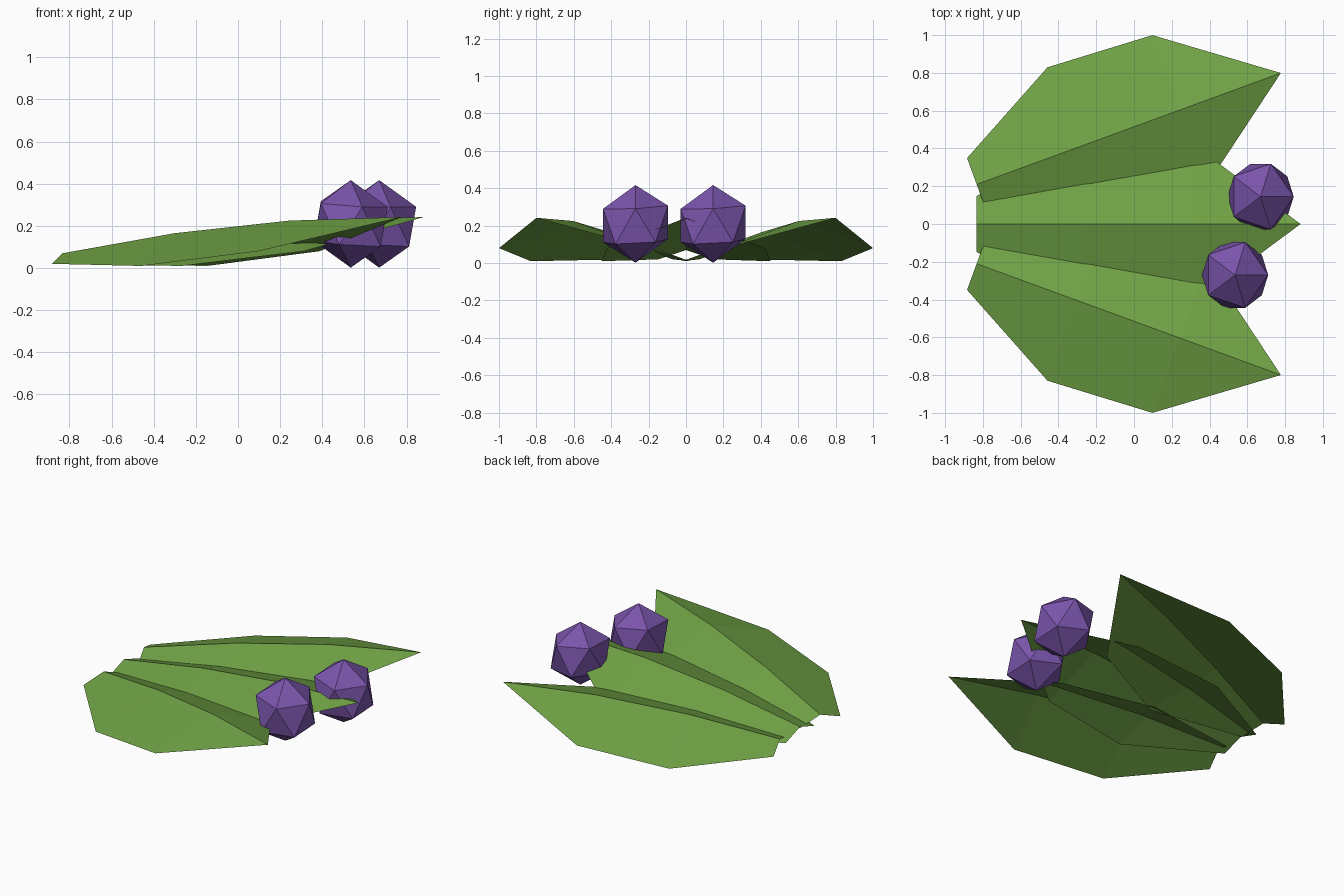
import bpy, bmesh, math
from mathutils import Matrix, Vector

if "Cube" in bpy.data.objects:
    bpy.data.objects.remove(bpy.data.objects["Cube"])


def material(name, rgb):
    m = bpy.data.materials.new(name)
    m.diffuse_color = (*rgb, 1)
    m.use_nodes = True
    m.node_tree.nodes["Principled BSDF"].inputs["Base Color"].default_value = m.diffuse_color
    return m


def add_object(name, bm, mat):
    mesh = bpy.data.meshes.new(name)
    bm.to_mesh(mesh)
    bm.free()
    mesh.materials.append(mat)
    obj = bpy.data.objects.new(name, mesh)
    bpy.context.collection.objects.link(obj)
    return obj


green = material("leaf_green", (0.16, 0.36, 0.06))
purple = material("berry_purple", (0.195, 0.09, 0.41))

# Leaf stations: distance from base, half width, midrib height, edge height
STATIONS = [(0, 0.148, 0.07, 0.02), (0.565, 0.453, 0.165, 0.01),
            (1.145, 0.422, 0.225, 0.08)]
TIP = (1.715, 0, 0.242)


def leaf(name, base_y, degrees):
    """Thin sheet folded down on both sides of its midrib."""
    bm = bmesh.new()
    rib = [bm.verts.new((u, 0, zr)) for u, w, zr, ze in STATIONS]
    tip = bm.verts.new(TIP)
    for side in (1, -1):
        edge = [bm.verts.new((u, side * w, ze)) for u, w, zr, ze in STATIONS]
        faces = [(rib[i], rib[i + 1], edge[i + 1], edge[i]) for i in (0, 1)]
        faces.append((rib[2], tip, edge[2]))
        for f in faces:
            bm.faces.new(f if side > 0 else f[::-1])
    bm.transform(Matrix.Translation((-0.833, base_y, 0))
                 @ Matrix.Rotation(math.radians(degrees), 4, 'Z'))
    return add_object(name, bm, green)


leaf("middle_leaf", 0, 0)
leaf("back_leaf", 0.21, 20.1)
leaf("front_leaf", -0.21, -20.1)


# Faceted berries, slightly skewed
def berry(name, x, y):
    bm = bmesh.new()
    bmesh.ops.create_icosphere(bm, subdivisions=1, radius=1)
    for v in bm.verts:
        px, py, pz = v.co
        v.co = Vector((0.196 * px, 0.204 * py,
                       0.2075 * pz - 0.013 * px + 0.01 * py))
        v.co += Vector((x, y, 0.2095))
    return add_object(name, bm, purple)


berry("back_berry", 0.67, 0.145)
berry("front_berry", 0.535, -0.27)
